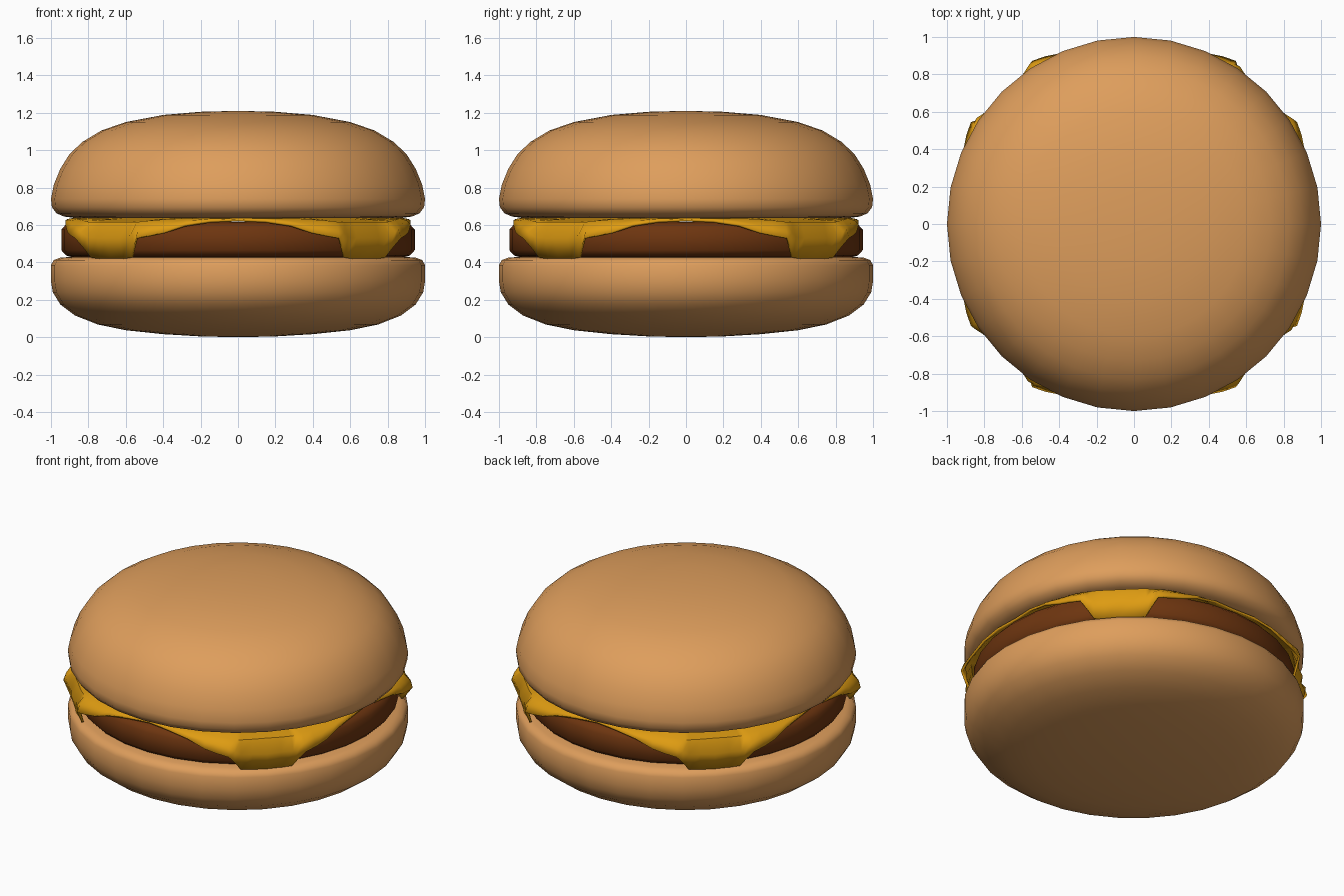
import bpy, bmesh, math

if "Cube" in bpy.data.objects:
    bpy.data.objects.remove(bpy.data.objects["Cube"])

SEG = 32


def material(name, rgb):
    m = bpy.data.materials.new(name)
    m.diffuse_color = (*rgb, 1)
    m.use_nodes = True
    m.node_tree.nodes["Principled BSDF"].inputs["Base Color"].default_value = m.diffuse_color
    return m


BUN = material("toasted_bun", (0.73, 0.34, 0.107))
MEAT = material("cooked_meat", (0.156, 0.036, 0.005))
CHEESE = material("yellow_cheese", (0.73, 0.33, 0.006))


def finish(name, bm, mat, angle):
    bmesh.ops.recalc_face_normals(bm, faces=bm.faces)
    me = bpy.data.meshes.new(name)
    bm.to_mesh(me)
    bm.free()
    me.materials.append(mat)
    ob = bpy.data.objects.new(name, me)
    bpy.context.collection.objects.link(ob)
    bpy.ops.object.select_all(action='DESELECT')
    ob.select_set(True)
    bpy.context.view_layer.objects.active = ob
    bpy.ops.object.shade_smooth_by_angle(angle=math.radians(angle))
    return ob


def skin(bm, bottom, rings, top):
    """Join closed rings of vertices; bottom and top are optional pole vertices."""
    n = len(rings[0])
    for i in range(n):
        j = (i + 1) % n
        for a, b in zip(rings, rings[1:]):
            bm.faces.new((a[i], a[j], b[j], b[i]))
        if bottom:
            bm.faces.new((bottom, rings[0][j], rings[0][i]))
        if top:
            bm.faces.new((top, rings[-1][i], rings[-1][j]))


def lathe(name, profile, z_low, z_high, mat):
    """Turn an (r, z) profile, listed from bottom to top, around the z axis."""
    bm = bmesh.new()
    rings = [[bm.verts.new((r * math.cos(math.tau * i / SEG),
                            r * math.sin(math.tau * i / SEG), z))
              for i in range(SEG)] for r, z in profile]
    skin(bm, bm.verts.new((0, 0, z_low)), rings, bm.verts.new((0, 0, z_high)))
    return finish(name, bm, mat, 50)


# Bottom bun: shallow bowl with a soft upper rim
lathe("bottom_bun", [(0.2, 0.004), (0.4, 0.016), (0.6, 0.037), (0.75, 0.068),
                     (0.87, 0.115), (0.95, 0.175), (0.99, 0.24), (1, 0.3),
                     (1, 0.385), (0.985, 0.412), (0.95, 0.425), (0.88, 0.43)],
      0, 0.43, BUN)

# Patty: rounded disc
lathe("patty", [(0.88, 0.425), (0.92, 0.437), (0.945, 0.465), (0.945, 0.575),
                (0.92, 0.603), (0.88, 0.615)], 0.425, 0.615, MEAT)

# Top bun: dome with a tucked lower lip
lathe("top_bun", [(0.88, 0.638), (0.93, 0.645), (0.97, 0.662), (0.995, 0.695),
                  (1, 0.74), (0.985, 0.815), (0.95, 0.9), (0.9, 0.98),
                  (0.83, 1.045), (0.73, 1.105), (0.6, 1.15), (0.4, 1.188),
                  (0.2, 1.205)], 0.638, 1.21, BUN)

# Cheese: square slice whose four corners fold down over the patty.
# Each entry: degrees off the corner, shoulder (r, z), fold (r, z), edge (r, z)
DRAPE = [(0, (0.955, 0.615), (0.995, 0.53), (0.965, 0.42)),
         (5, (0.96, 0.615), (0.985, 0.53), (0.96, 0.418)),
         (9, (0.965, 0.615), (1.0, 0.535), (0.972, 0.425)),
         (11, (0.965, 0.615), (1.015, 0.56), (1.0, 0.48)),
         (13, (0.96, 0.62), (1.01, 0.58), (1.028, 0.53)),
         (17, (0.95, 0.625), (0.985, 0.592), (1.015, 0.545)),
         (21.5, (0.93, 0.632), (0.97, 0.602), (0.995, 0.562)),
         (28, (0.91, 0.635), (0.945, 0.622), (0.965, 0.602)),
         (36, (0.88, 0.637), (0.91, 0.634), (0.935, 0.625)),
         (45, (0.86, 0.637), (0.89, 0.636), (0.91, 0.632))]
half = DRAPE[:0:-1] + DRAPE[:-1]      # one corner, side to side
signs = [-1] * (len(DRAPE) - 1) + [1] * (len(DRAPE) - 1)
bm = bmesh.new()
rings = [[], [], [], []]
for corner in range(4):
    for (off, *points), s in zip(half, signs):
        a = math.radians(45 + 90 * corner + s * off)
        for ring, (r, z) in zip(rings, [(0.7, 0.637)] + points):
            ring.append(bm.verts.new((r * math.cos(a), r * math.sin(a), z)))
rings.reverse()
skin(bm, None, rings, bm.verts.new((0, 0, 0.637)))
cheese = finish("cheese_slice", bm, CHEESE, 50)
thick = cheese.modifiers.new("thickness", 'SOLIDIFY')
thick.thickness = 0.014
thick.offset = -1
